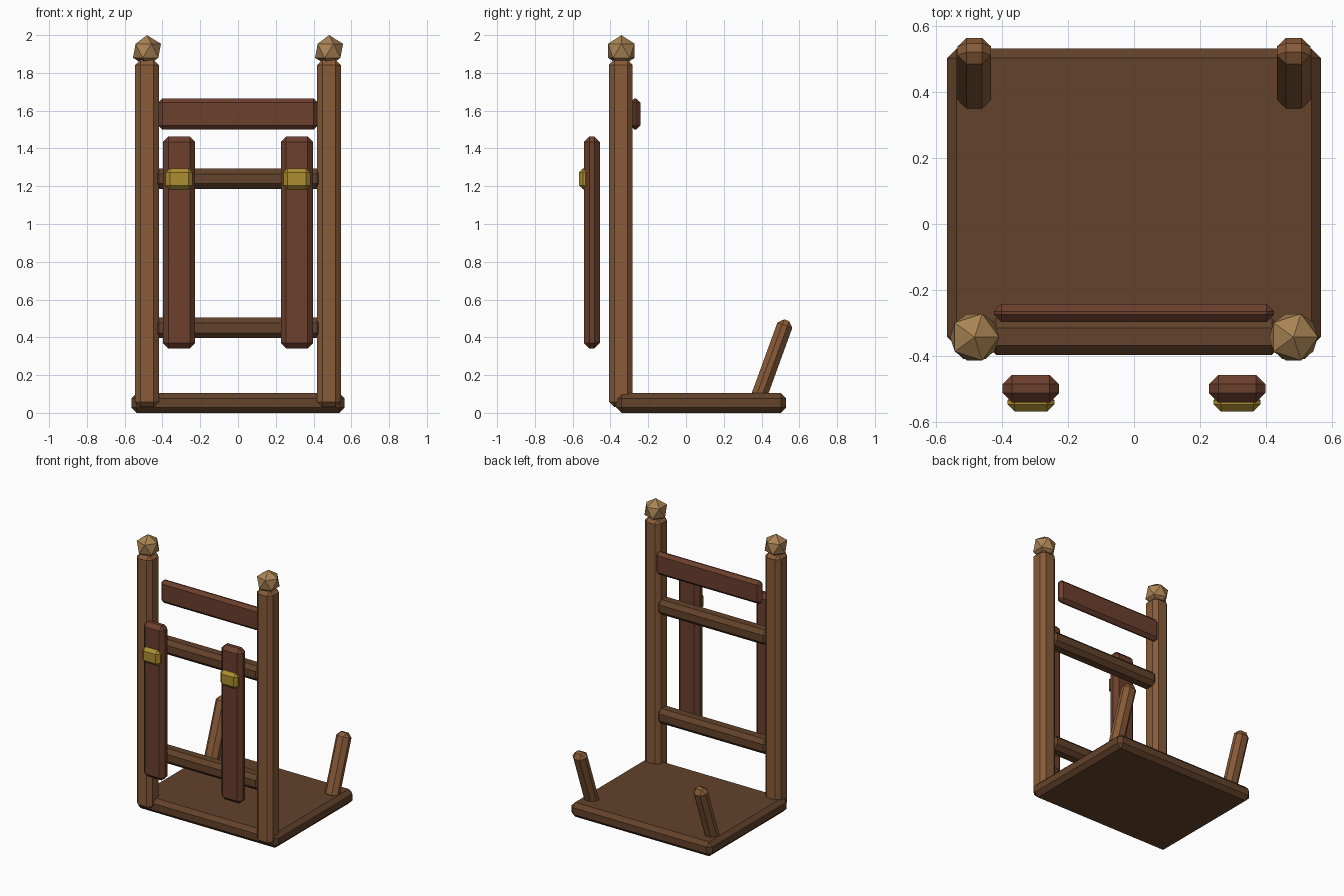
import bpy
from math import radians

if "Cube" in bpy.data.objects:
    bpy.data.objects.remove(bpy.data.objects["Cube"])


def material(name, rgb):
    m = bpy.data.materials.new(name)
    m.diffuse_color = (*rgb, 1)
    m.use_nodes = True
    m.node_tree.nodes["Principled BSDF"].inputs["Base Color"].default_value = m.diffuse_color
    return m


LIGHT = material("light_wood", (0.25, 0.105, 0.04))
DARK = material("dark_wood", (0.125, 0.055, 0.024))
LEATHER = material("leather", (0.15, 0.05, 0.027))
BRASS = material("brass", (0.42, 0.27, 0.03))
KNOB = material("knob_wood", (0.40, 0.23, 0.09))


def beam(name, center, size, mat, bevel=0.028, tilt=0):
    """Chamfered box, optionally tilted about x."""
    bpy.ops.mesh.primitive_cube_add(size=1, location=center)
    ob = bpy.context.object
    ob.name = name
    ob.scale = size
    bpy.ops.object.transform_apply(location=False, rotation=False, scale=True)
    ob.rotation_euler.x = radians(tilt)
    mod = ob.modifiers.new("chamfer", "BEVEL")
    mod.width = bevel
    mod.segments = 1
    ob.data.materials.append(mat)
    return ob


# Base shelf
beam("base_board", (0, 0.08, 0.052), (1.13, 0.90, 0.104), DARK)

# Cross rails between the posts
for name, z in (("lower_rail", 0.45), ("upper_rail", 1.24)):
    beam(name, (0, -0.341, z), (0.89, 0.11, 0.108), DARK)

# Back slat
beam("top_slat", (0, -0.269, 1.582), (0.846, 0.054, 0.166), LEATHER, 0.022)

for side, s in (("left", -1), ("right", 1)):
    # Upright post with faceted knob
    beam(side + "_post", (s * 0.482, -0.345, 0.95), (0.125, 0.125, 1.84), LIGHT)
    bpy.ops.mesh.primitive_ico_sphere_add(
        subdivisions=1, radius=0.083, location=(s * 0.482, -0.342, 1.917))
    knob = bpy.context.object
    knob.name = side + "_knob"
    knob.data.materials.append(KNOB)
    # Leaning peg at the rear of the base
    beam(side + "_rear_peg", (s * 0.483, 0.456, 0.279), (0.102, 0.084, 0.45),
         LIGHT, tilt=-20)
    # Shoulder strap with buckle
    beam(side + "_strap", (s * 0.312, -0.498, 0.902), (0.17, 0.083, 1.122), LEATHER)
    beam(side + "_buckle", (s * 0.312, -0.539, 1.239), (0.142, 0.056, 0.112),
         BRASS, 0.022)
